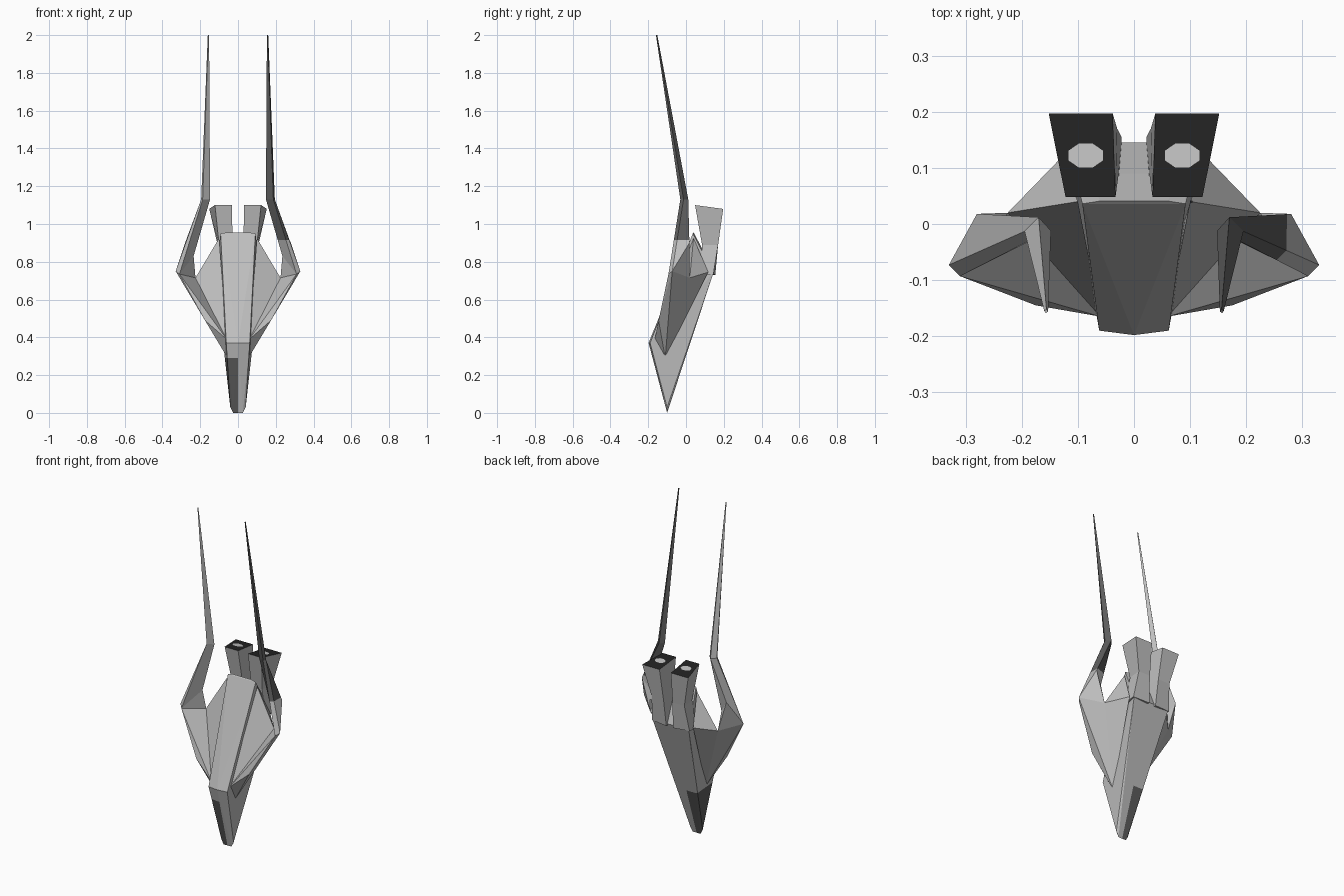
import bpy, bmesh, math
from mathutils import Vector

if "Cube" in bpy.data.objects:
    bpy.data.objects.remove(bpy.data.objects["Cube"])


def material(name, v):
    m = bpy.data.materials.new(name)
    m.diffuse_color = (v, v, v, 1)
    m.use_nodes = True
    m.node_tree.nodes["Principled BSDF"].inputs["Base Color"].default_value = m.diffuse_color
    return m


GREY = material("light grey", 0.52)
DARK = material("dark grey", 0.11)
BLACK = material("near black", 0.0165)
GLOW = material("pale glow", 0.53)


def finish(bm, name, mats):
    me = bpy.data.meshes.new(name)
    bm.to_mesh(me)
    bm.free()
    for m in mats:
        me.materials.append(m)
    ob = bpy.data.objects.new(name, me)
    bpy.context.collection.objects.link(ob)
    return ob


def cut(bm, co, no):
    geom = bm.verts[:] + bm.edges[:] + bm.faces[:]
    bmesh.ops.bisect_plane(bm, geom=geom, plane_co=co, plane_no=no, dist=1e-5)


def paint(bm, rule):
    for f in bm.faces:
        f.material_index = 1 if rule(f.calc_center_median()) else 0


def mirrored(p, s):
    return (p[0] * s, p[1], p[2])


def bridge(bm, a, b):
    n = len(a)
    for i in range(n):
        j = (i + 1) % n
        bm.faces.new((a[i], a[j], b[j], b[i]))


# Central hull with wedge nose: convex shell of a few key points
half = [(0.062, -0.19, 0.37), (0.060, 0.041, 0.955), (0.092, 0.036, 0.95),
        (0.041, -0.10, 0.03), (0.026, -0.10, 0.0), (0.036, -0.097, 0.02),
        (0.048, -0.098, 0.22), (0.12, 0.145, 0.74), (0.085, 0.09, 0.86)]
bm = bmesh.new()
for s in (1, -1):
    for p in half:
        bm.verts.new(mirrored(p, s))
bm.verts.new((0, -0.198, 0.37))
res = bmesh.ops.convex_hull(bm, input=bm.verts[:])
loose = [v for v in bm.verts if not v.link_faces]
bmesh.ops.delete(bm, geom=loose, context='VERTS')
bmesh.ops.dissolve_limit(bm, angle_limit=0.01, verts=bm.verts[:], edges=bm.edges[:])
cut(bm, (0, 0, 0.29), (0, 0, 1))
cut(bm, (0, 0, 0), (1, 0, 0))
bmesh.ops.recalc_face_normals(bm, faces=bm.faces[:])
paint(bm, lambda c: c.x < 0 and c.z < 0.29)
finish(bm, "hull_and_nose", [GREY, DARK])

# Wings with their long bent horns
wing = dict(A=(0.06, -0.165, 0.39), B=(0.175, -0.145, 0.49), F=(0.31, -0.093, 0.735),
            N=(0.225, 0.02, 0.715), S=(0.10, 0.04, 0.925), C=(0.055, -0.11, 0.29),
            K=(0.13, 0.118, 0.745), O=(0.33, -0.073, 0.75), H=(0.28, 0.018, 0.90),
            I=(0.235, 0.0, 0.83))
wing_faces = "ABF AFN ANS FIN HIN CKN CNO NHO COB BOF ACB SNK ACKS".split()
elbow = [(0.195, -0.013, 1.13), (0.187, -0.03, 1.13), (0.148, -0.012, 1.13), (0.17, 0.012, 1.13)]
tip = [(0.16, -0.155, 2.0), (0.157, -0.159, 2.0), (0.153, -0.156, 2.0), (0.156, -0.152, 2.0)]
for s, side in ((1, "right"), (-1, "left")):
    bm = bmesh.new()
    v = {k: bm.verts.new(mirrored(p, s)) for k, p in wing.items()}
    for f in wing_faces:
        bm.faces.new([v[k] for k in f])
    e = [bm.verts.new(mirrored(p, s)) for p in elbow]
    t = [bm.verts.new(mirrored(p, s)) for p in tip]
    bridge(bm, [v[k] for k in "OFIH"], e)
    bridge(bm, e, t)
    bm.faces.new(t)
    bmesh.ops.recalc_face_normals(bm, faces=bm.faces[:])
    if s > 0:
        # the right horn is dark above its root
        cut(bm, (0, 0, 0.915), (0, 0, 1))
        paint(bm, lambda c: c.z > 0.915)
    finish(bm, side + "_wing_and_horn", [GREY, DARK])


# Engine nozzles: flared four-sided lofts with black ends and a glowing plate
def cap_z(y):
    return 1.10 - 0.02 * (y - 0.048) / 0.149


rings = [
    [(0.022, 0.08, 0.73), (0.125, 0.08, 0.73), (0.125, 0.145, 0.735), (0.022, 0.155, 0.73)],
    [(0.028, 0.085, 0.89), (0.10, 0.085, 0.89), (0.108, 0.17, 0.89), (0.03, 0.17, 0.89)],
    [(0.033, 0.048, 1.10), (0.122, 0.048, 1.10), (0.152, 0.197, 1.08), (0.038, 0.197, 1.08)],
]
for s, side in ((1, "right"), (-1, "left")):
    bm = bmesh.new()
    loops = [[bm.verts.new(mirrored(p, s)) for p in r] for r in rings]
    bridge(bm, loops[0], loops[1])
    bridge(bm, loops[1], loops[2])
    bm.faces.new(loops[0])
    bm.faces.new(loops[2])
    bmesh.ops.recalc_face_normals(bm, faces=bm.faces[:])
    paint(bm, lambda c: c.z > 1.07)
    finish(bm, side + "_engine", [GREY, BLACK])

    bm = bmesh.new()
    ring = []
    for i in range(8):
        a = math.radians(22.5 + 45 * i)
        y = 0.122 + 0.023 * math.sin(a)
        ring.append(bm.verts.new((s * (0.086 + 0.033 * math.cos(a)), y, cap_z(y) + 0.002)))
    f = bm.faces.new(ring)
    f.normal_update()
    if f.normal.z < 0:
        f.normal_flip()
    finish(bm, side + "_engine_glow", [GLOW])
